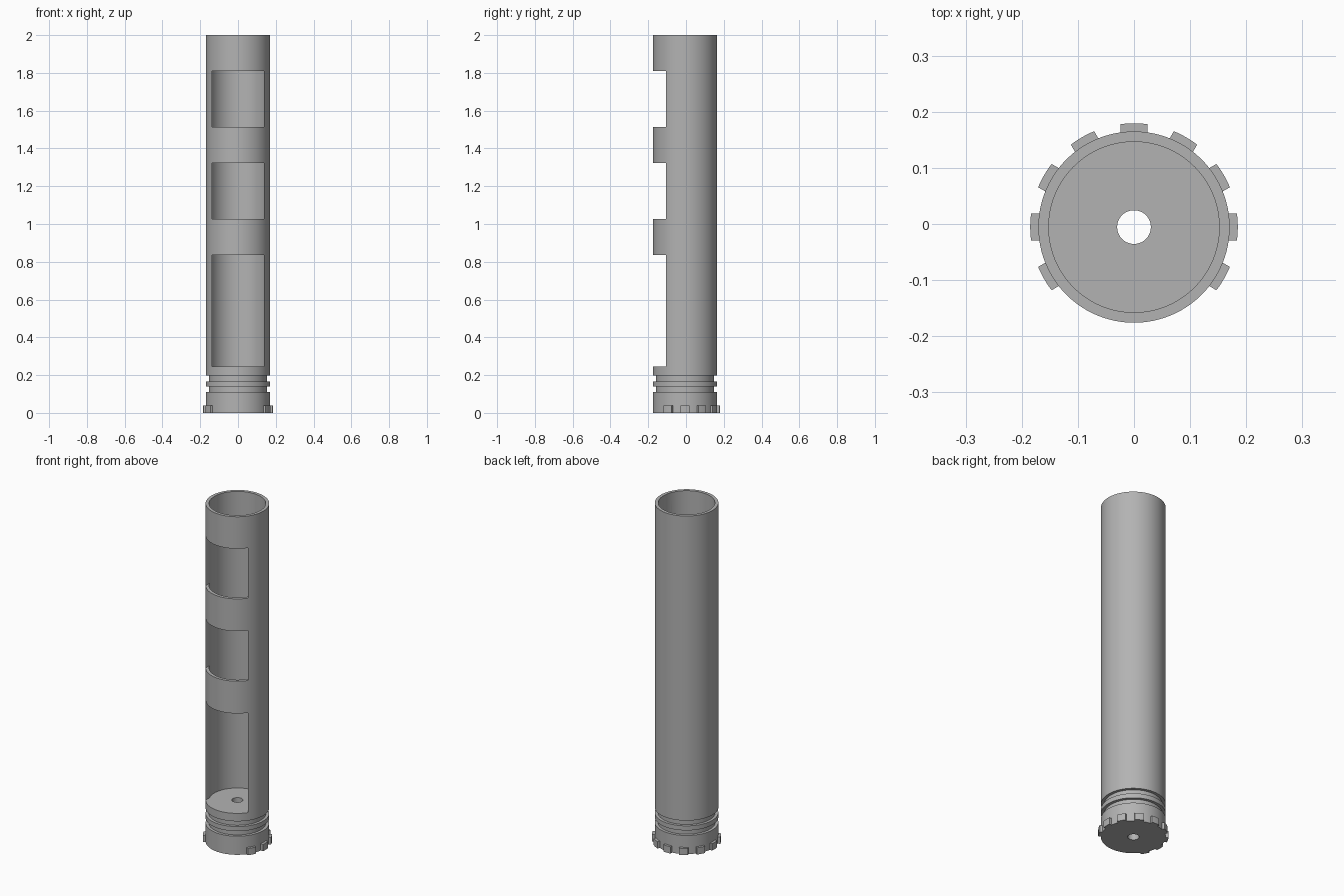
import bpy, bmesh
from math import sin, cos, tau, radians, asin, sqrt

if "Cube" in bpy.data.objects:
    bpy.data.objects.remove(bpy.data.objects["Cube"])

CY = -0.0055                       # tube axis
R, BORE, GROOVE, HOLE = 0.1705, 0.152, 0.154, 0.03
FLOOR, TOP = 0.245, 2.0
SEG = 96

grey = bpy.data.materials.new("plain grey")
grey.use_nodes = True
colour = (0.45, 0.45, 0.45, 1)
grey.diffuse_color = colour
grey.node_tree.nodes["Principled BSDF"].inputs["Base Color"].default_value = colour


def make_object(name, bm):
    bmesh.ops.recalc_face_normals(bm, faces=bm.faces)
    mesh = bpy.data.meshes.new(name)
    bm.to_mesh(mesh)
    bm.free()
    mesh.materials.append(grey)
    obj = bpy.data.objects.new(name, mesh)
    bpy.context.collection.objects.link(obj)
    return obj


def activate(obj):
    bpy.ops.object.select_all(action='DESELECT')
    obj.select_set(True)
    bpy.context.view_layer.objects.active = obj


def lathe(name, profile):
    """Revolve a closed (radius, height) outline about the tube axis."""
    bm = bmesh.new()
    rings = [[bm.verts.new((r * cos(tau * i / SEG), CY + r * sin(tau * i / SEG), z))
              for i in range(SEG)] for r, z in profile]
    for a, b in zip(rings, rings[1:] + rings[:1]):
        for i in range(SEG):
            j = (i + 1) % SEG
            bm.faces.new((a[i], a[j], b[j], b[i]))
    return make_object(name, bm)


# Tube with grooved neck, solid base and central drain hole
tube = lathe("tube", [
    (HOLE, 0), (R, 0), (R, 0.11), (GROOVE, 0.11), (GROOVE, 0.14),
    (R, 0.14), (R, 0.167), (GROOVE, 0.167), (GROOVE, 0.198), (R, 0.198),
    (R, TOP), (BORE, TOP), (BORE, FLOOR), (HOLE, FLOOR)])

# Front windows
for low, high in [(FLOOR, 0.836), (1.027, 1.323), (1.514, 1.811)]:
    bm = bmesh.new()
    bmesh.ops.create_cube(bm, size=1)
    bmesh.ops.scale(bm, vec=(0.276, 0.25, high - low), verts=bm.verts)
    bmesh.ops.translate(bm, vec=(0, -0.18, (low + high) / 2), verts=bm.verts)
    cutter = make_object("window_cutter", bm)
    cutter.hide_render = True
    activate(tube)
    mod = tube.modifiers.new("window", 'BOOLEAN')
    mod.operation = 'DIFFERENCE'
    mod.solver = 'EXACT'
    mod.object = cutter
    bpy.ops.object.modifier_apply(modifier=mod.name)
    bpy.data.objects.remove(cutter)

activate(tube)
bpy.ops.object.shade_smooth_by_angle(angle=radians(30))


# Grip lugs around the foot, absent at the front
def lug(name, angle, half=0.024, outer=0.185, inner=0.16, height=0.04, steps=6):
    spread = asin(half / outer)
    outline = [(inner, -half)]
    for i in range(steps + 1):
        t = spread * (2 * i / steps - 1)
        outline.append((outer * cos(t), outer * sin(t)))
    outline.append((inner, half))
    bm = bmesh.new()
    c, s = cos(angle), sin(angle)
    base = bm.faces.new([bm.verts.new((u * c - v * s, CY + u * s + v * c, 0))
                         for u, v in outline])
    top = bmesh.ops.extrude_face_region(bm, geom=[base])["geom"]
    bmesh.ops.translate(bm, vec=(0, 0, height),
                        verts=[g for g in top if isinstance(g, bmesh.types.BMVert)])
    obj = make_object(name, bm)
    activate(obj)
    bpy.ops.object.shade_smooth_by_angle(angle=radians(30))


for k in range(-1, 8):
    lug(f"grip_lug_{k + 2}", radians(30 * k))
